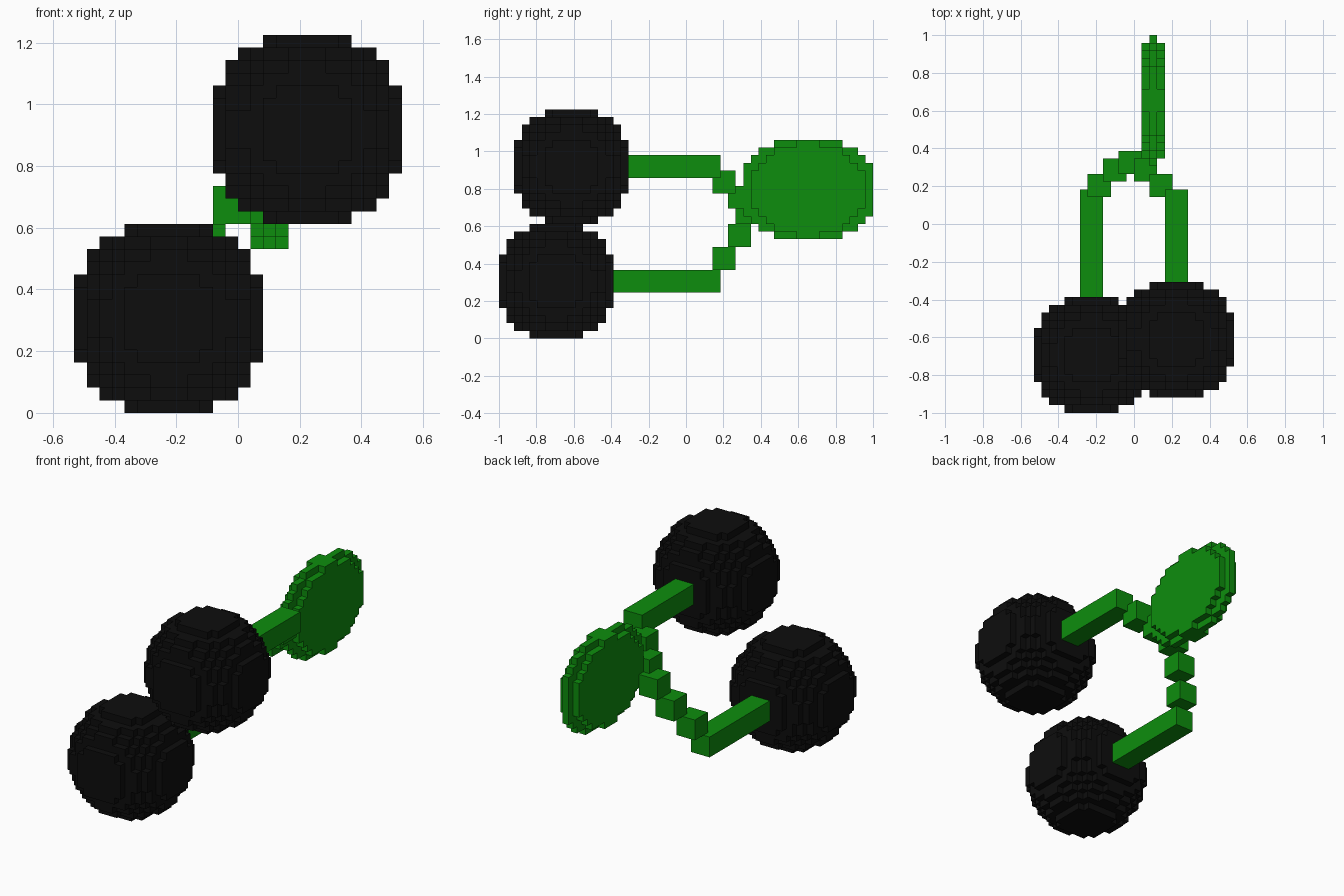
import bpy, bmesh
from mathutils import Vector

if "Cube" in bpy.data.objects:
    bpy.data.objects.remove(bpy.data.objects["Cube"])

V = 2 / 49                            # edge of one block
ORIGIN = Vector((-13 * V, -1.0, 0))   # block (0, 0, 0) corner


def material(name, color):
    m = bpy.data.materials.new(name)
    m.diffuse_color = (*color, 1)
    m.use_nodes = True
    m.node_tree.nodes["Principled BSDF"].inputs["Base Color"].default_value = m.diffuse_color
    return m


BLACK = material("black", (0.004, 0.004, 0.004))
GREEN = material("green", (0.004, 0.27, 0.004))


def finish(name, bm, mat):
    me = bpy.data.meshes.new(name)
    bm.to_mesh(me)
    bm.free()
    me.materials.append(mat)
    bpy.context.collection.objects.link(bpy.data.objects.new(name, me))


def box(name, lo, hi, mat):
    """Block-aligned box from corner lo to corner hi, in block units."""
    bm = bmesh.new()
    bmesh.ops.create_cube(bm, size=1)
    for v in bm.verts:
        v.co = ORIGIN + V * Vector([h if c > 0 else l for c, l, h in zip(v.co, lo, hi)])
    finish(name, bm, mat)


def block_ellipsoid(name, center, radii, mat):
    """Outer skin of all blocks whose centres lie inside an ellipsoid."""
    spans = [range(1 - r, r) for r in radii]
    cells = {(x, y, z) for x in spans[0] for y in spans[1] for z in spans[2]
             if sum((c / r) ** 2 for c, r in zip((x, y, z), radii)) < 1}
    bm = bmesh.new()
    for cell in cells:
        for axis in range(3):
            for side in (-1, 1):
                n = list(cell)
                n[axis] += side
                if tuple(n) in cells:
                    continue
                quad = []
                for a, b in ((-1, -1), (1, -1), (1, 1), (-1, 1)):
                    off = [0, 0, 0]
                    off[axis] = side
                    off[(axis + 1) % 3] = a
                    off[(axis + 2) % 3] = b
                    p = Vector(center) + Vector(cell) + Vector(off) / 2
                    quad.append(bm.verts.new(ORIGIN + V * p))
                bm.faces.new(quad if side > 0 else quad[::-1])
    bmesh.ops.remove_doubles(bm, verts=bm.verts, dist=V * 0.01)
    finish(name, bm, mat)


# Two round fruits
block_ellipsoid("lower_fruit", (7.5, 7.5, 7.5), (8, 8, 8), BLACK)
block_ellipsoid("upper_fruit", (18.5, 9.5, 22.5), (8, 8, 8), BLACK)

# Straight stems behind the fruits
box("lower_stem", (6, 14, 6), (9, 29, 9), GREEN)
box("upper_stem", (17, 16, 21), (20, 29, 24), GREEN)

# Stepped cubes joining the stems at the leaf
joints = [(7, 28, 9), (9, 30, 12), (11, 31, 15), (13, 30, 17), (15, 28, 19)]
for i, lo in enumerate(joints):
    box(f"stem_joint_{i + 1}", lo, [c + 3 for c in lo], GREEN)

# Thin upright leaf
block_ellipsoid("leaf", (15.5, 40.5, 19.5), (2, 9, 7), GREEN)
